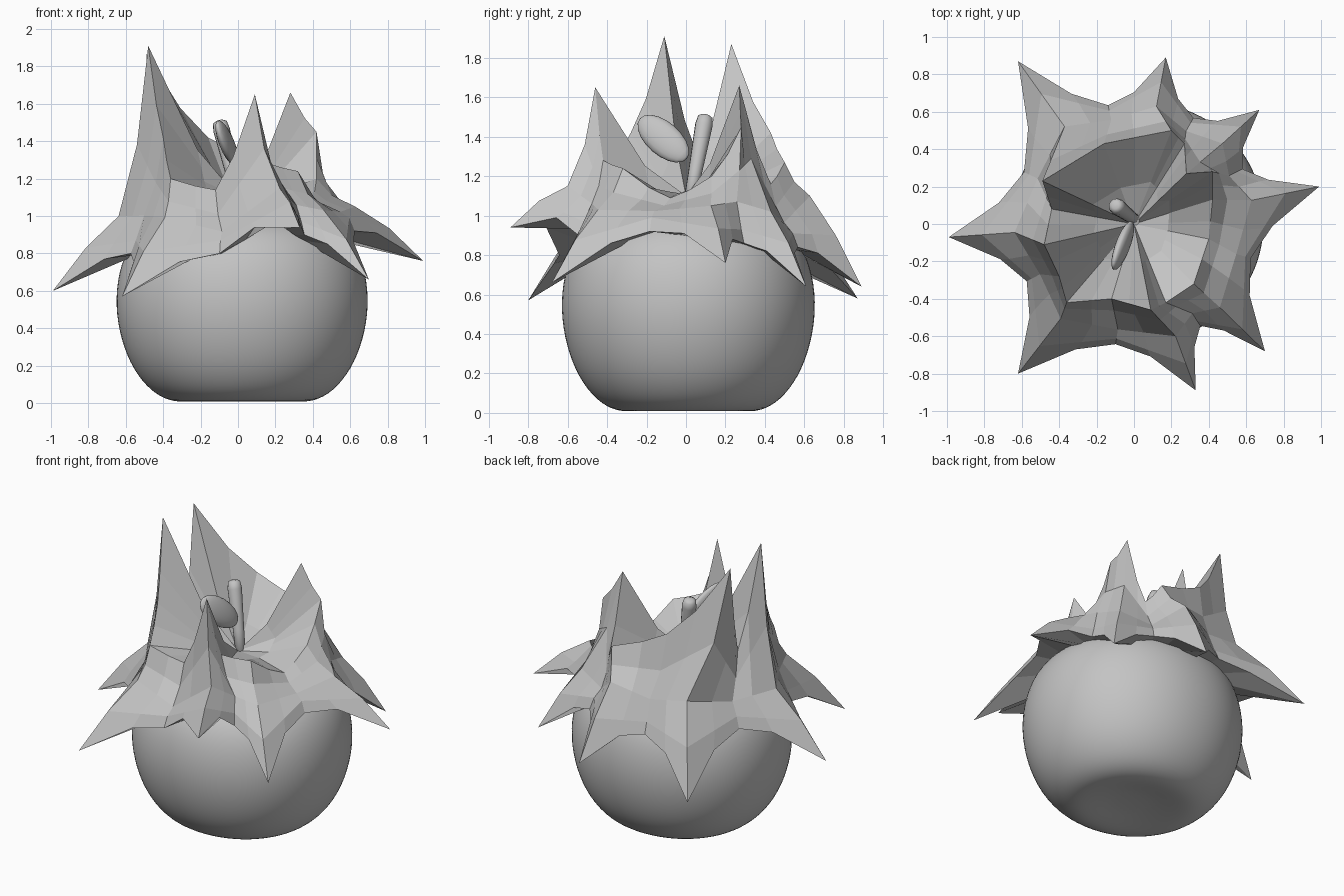
import bpy, bmesh, math, random
from mathutils import Matrix, Vector

random.seed(4)
cube = bpy.data.objects.get("Cube")
if cube:
    bpy.data.objects.remove(cube, do_unlink=True)

grey = bpy.data.materials.new("plain_grey")
grey.use_nodes = True
grey.diffuse_color = (0.55, 0.55, 0.55, 1)
grey.node_tree.nodes["Principled BSDF"].inputs["Base Color"].default_value = grey.diffuse_color


def finish(name, bm, smooth=False):
    """Turn a bmesh into a named object with the shared material."""
    bmesh.ops.recalc_face_normals(bm, faces=bm.faces)
    mesh = bpy.data.meshes.new(name)
    bm.to_mesh(mesh)
    bm.free()
    mesh.materials.append(grey)
    for poly in mesh.polygons:
        poly.use_smooth = smooth
    obj = bpy.data.objects.new(name, mesh)
    bpy.context.collection.objects.link(obj)
    return obj


def loft(bm, rings, start, end=None):
    """Bridge rings of equal length, closing the ends to points."""
    loops = [[bm.verts.new(p) for p in ring] for ring in rings]
    count = len(loops[0])
    for a, b in zip(loops, loops[1:]):
        for i in range(count):
            j = (i + 1) % count
            bm.faces.new((a[i], a[j], b[j], b[i]))
    for point, loop in ((start, loops[0]), (end, loops[-1])):
        if point is not None:
            pole = bm.verts.new(point)
            for i in range(count):
                bm.faces.new((loop[i], loop[(i + 1) % count], pole))


def polar(angle, r, z):
    return Vector((r * math.cos(angle), r * math.sin(angle), z))


# Body: slightly squared round pot with a dimpled base
def squared(angle, power=2.1):
    c, s = abs(math.cos(angle)), abs(math.sin(angle))
    return (c ** power + s ** power) ** (-1 / power)


profile = [(.15, .03), (.30, .005), (.39, .01), (.49, .06), (.59, .18), (.655, .34),
           (.685, .52), (.668, .7), (.61, .85), (.5, .96), (.3, 1.01)]
bm = bmesh.new()
turns = [math.tau * i / 24 for i in range(24)]
rings = [[polar(a, r * squared(a), z) for a in turns] for r, z in profile]
loft(bm, rings, Vector((0, 0, .035)), Vector((0, 0, 1.02)))
bmesh.ops.transform(bm, verts=bm.verts,
                    matrix=Matrix.Translation((.022, .012, 0)) @ Matrix.Diagonal((1, .955, 1, 1)))
body = finish("round_body", bm, smooth=True)
subsurf = body.modifiers.new("Smooth", "SUBSURF")
subsurf.levels = subsurf.render_levels = 2

# Leafy crown, leaf by leaf: drooping tip, crown point above it (four are tall
# peaks), crown point above the hollow that follows, that hollow's rim height
# and the height of the leaf's bend
leaves = [
    ((.99, .20, .76), (.42, .13, 1.20), (.42, .28, 1.45), .86, 1.05),
    ((.67, .61, .64), (.28, .27, 1.66), (.27, .43, 1.16), .84, 1.02),
    ((.17, .89, .64), (.20, .50, 1.27), (-.16, .43, 1.42), .82, 1.10),
    ((-.62, .87, .58), (-.49, .23, 1.87), (-.44, .08, 1.25), .84, 1.06),
    ((-.99, -.07, .60), (-.48, -.11, 1.91), (-.40, -.28, 1.42), .80, 1.00),
    ((-.62, -.80, .57), (-.36, -.42, 1.20), (-.12, -.40, 1.14), .80, .99),
    ((.33, -.89, .94), (.09, -.46, 1.65), (.17, -.42, 1.28), .90, 1.15),
    ((.70, -.68, .66), (.32, -.32, 1.24), (.40, -.08, 1.09), .92, 1.03),
]
hub = Vector((0, 0, 1.1))


def inner(crown):
    """Floor point between the hub and a crown point, sagging like a bowl."""
    point = hub.lerp(crown, .45)
    point.z = hub.z + .3 * (crown.z - hub.z) + random.uniform(-.02, .02)
    return point


def shoulder(crown, middle):
    """Point below a crown point, kept steep so that the peaks flare."""
    point = crown.lerp(middle, .38)
    point.z = crown.z + .58 * (middle.z - crown.z)
    return point


ridges, hollows = [], []
for i, (tip, crown, dip, rim, bend) in enumerate(leaves):
    tip, crown, dip = Vector(tip), Vector(crown), Vector(dip)
    following = leaves[(i + 1) % len(leaves)][0]
    angle = math.atan2(tip.y, tip.x)
    gap = (math.atan2(following[1], following[0]) - angle) % math.tau
    # ridge running out over a knuckle to the tip and back underneath
    middle = polar(angle, .64, bend)
    knuckle = middle.lerp(tip, .5) + Vector((0, 0, .03))
    ridges.append([inner(crown), crown, shoulder(crown, middle), middle, knuckle, tip,
                   polar(angle, .57, .5 + .5 * tip.z)])
    # valley between neighbouring leaves
    angle += gap / 2
    middle = polar(angle, .57, rim + .1 + .3 * (dip.z - 1.08))
    hollows.append([inner(dip), dip, shoulder(dip, middle), middle,
                    polar(angle, .62, rim + .07), polar(angle, .65, rim),
                    polar(angle, .55, rim)])


def flank(ridge, hollow):
    """Column on the side of a leaf: thin peak above, rim arched up below."""
    column = [h.lerp(r, .45) for r, h in zip(ridge, hollow)]
    column[1].z -= .1 * abs(ridge[1].z - hollow[1].z)
    column[5] = column[5] * .94
    column[5].z = (ridge[5].z + hollow[5].z) / 2 + .07
    return column


columns = []
for i, (ridge, hollow) in enumerate(zip(ridges, hollows)):
    columns += [flank(ridge, hollows[i - 1]), ridge, flank(ridge, hollow), hollow]
bm = bmesh.new()
loft(bm, list(zip(*columns)), hub)
finish("leafy_crown", bm)

# Stem: short leaning stalk with a rounded end
foot, top = Vector((.02, .01, 1.02)), Vector((-.10, .10, 1.51))
lean = (top - foot).to_track_quat("Z", "Y")
bm = bmesh.new()
rings = []
for t, r in ((0, .03), (.4, .035), (.9, .045), (.98, .038), (1, .02)):
    rings.append([foot.lerp(top, t) + lean @ polar(math.tau * k / 12, r, 0)
                  for k in range(12)])
loft(bm, rings, foot, top)
finish("stem", bm, smooth=True)

# Leaf: flattened ellipsoid leaning forward from the stem
along = Vector((-.1, -.23, .2)).normalized()
across = Vector((0, 1, 1))
across = (across - along * across.dot(along)).normalized()
turn = Matrix((across.cross(along), across, along)).transposed().to_4x4()
bm = bmesh.new()
bmesh.ops.create_uvsphere(
    bm, u_segments=16, v_segments=10, radius=1,
    matrix=Matrix.Translation((-.06, -.115, 1.39)) @ turn @ Matrix.Diagonal((.035, .085, .165, 1)))
finish("stem_leaf", bm, smooth=True)
